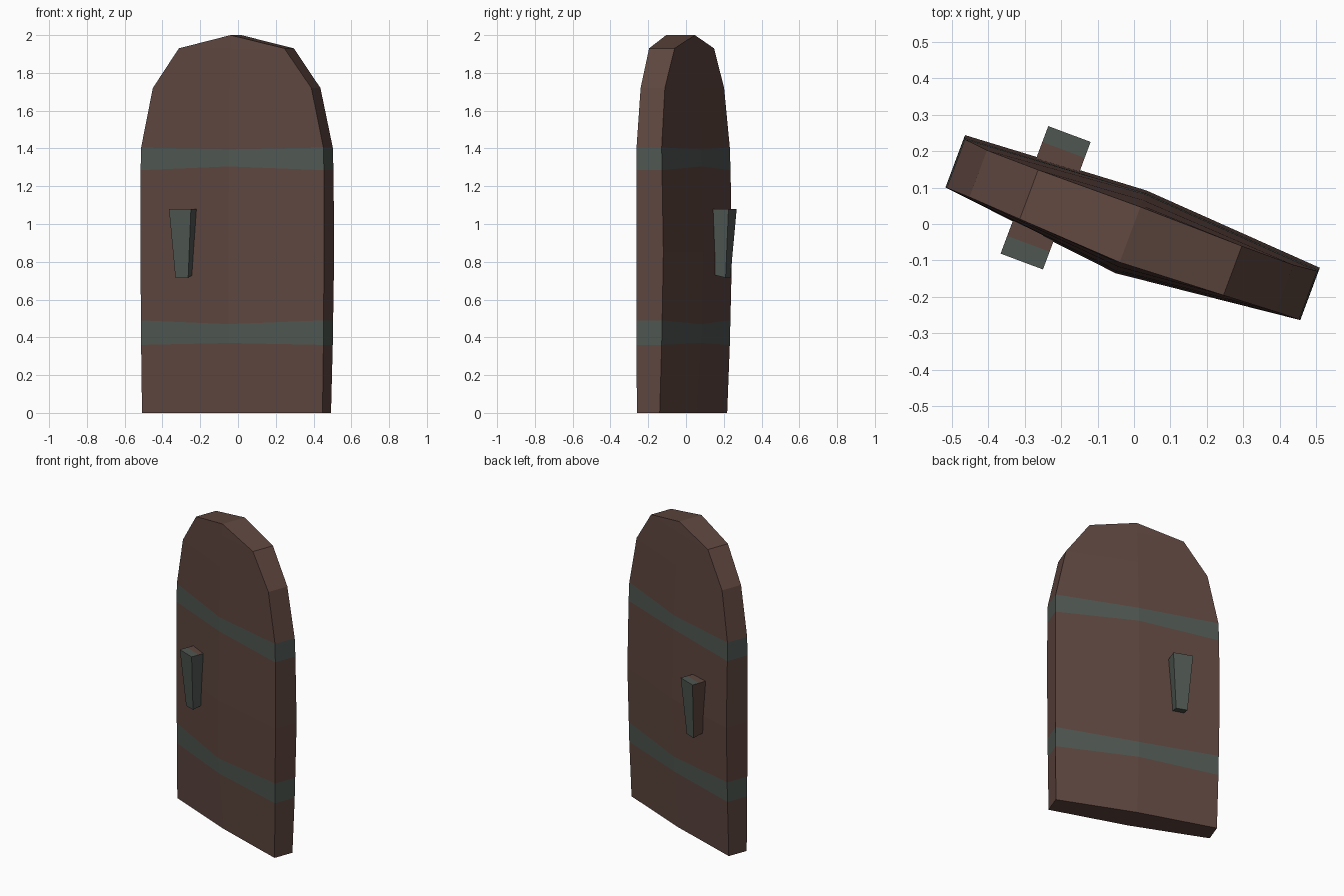
import bpy, bmesh, math
from mathutils import Matrix

if "Cube" in bpy.data.objects:
    bpy.data.objects.remove(bpy.data.objects["Cube"])

TURN = Matrix.Rotation(math.radians(-20.5), 4, 'Z')


def material(name, rgb):
    m = bpy.data.materials.new(name)
    m.diffuse_color = (*rgb, 1)
    m.use_nodes = True
    m.node_tree.nodes["Principled BSDF"].inputs["Base Color"].default_value = m.diffuse_color
    return m


WOOD = material("brown wood", (0.112, 0.061, 0.049))
IRON = material("grey green iron", (0.078, 0.094, 0.083))


def loft(name, rings, rule):
    """Skin a stack of rings, cap both ends; rule(segment, side) gives the material."""
    bm = bmesh.new()
    vs = [[bm.verts.new(p) for p in r] for r in rings]
    n = len(vs[0])
    for i in range(len(vs) - 1):
        for j in range(n):
            k = (j + 1) % n
            f = bm.faces.new((vs[i][j], vs[i][k], vs[i + 1][k], vs[i + 1][j]))
            f.material_index = rule(i, j)
    for r, seg in ((vs[0], -1), (vs[-1], len(vs))):
        if len({tuple(round(c, 4) for c in v.co) for v in r}) > 2:
            f = bm.faces.new(r)
            f.material_index = rule(seg, -1)
    bmesh.ops.remove_doubles(bm, verts=bm.verts, dist=0.0001)
    bmesh.ops.recalc_face_normals(bm, faces=bm.faces)
    bm.transform(TURN)
    me = bpy.data.meshes.new(name)
    bm.to_mesh(me)
    bm.free()
    me.materials.append(WOOD)
    me.materials.append(IRON)
    ob = bpy.data.objects.new(name, me)
    bpy.context.collection.objects.link(ob)
    return ob


# Arched door slab, bulging along its middle:
# edge z, half width, middle z, front edge, back edge, front middle, back middle
ROWS = [
    (0.00, 0.510, 0.00, -0.087, 0.042, -0.105, 0.060),
    (0.36, 0.515, 0.37, -0.087, 0.055, -0.135, 0.085),
    (0.49, 0.516, 0.47, -0.087, 0.058, -0.140, 0.090),
    (0.85, 0.519, 0.85, -0.087, 0.066, -0.144, 0.098),
    (1.285, 0.518, 1.305, -0.087, 0.058, -0.138, 0.090),
    (1.405, 0.515, 1.395, -0.087, 0.055, -0.135, 0.087),
    (1.72, 0.448, 1.72, -0.089, 0.048, -0.125, 0.070),
    (1.93, 0.298, 1.93, -0.097, 0.047, -0.115, 0.055),
    (2.00, 0.000, 2.00, -0.112, 0.050, -0.112, 0.050),
]
rings = [[(-w, fe, z), (0, fm, zm), (w, fe, z), (w, be, z), (0, bm_, zm), (-w, be, z)]
         for z, w, zm, fe, be, fm, bm_ in ROWS]
# Two iron bands wrap the slab
loft("door_slab", rings, lambda seg, side: 1 if seg in (1, 4) else 0)


# Tapered handles, one on each face
def handle(name, inner, top_out, low_out):
    def ring(t):
        top = inner + (top_out - inner) * t
        low = inner + (low_out - inner) * t
        c = -0.252
        zl = 0.74 - 0.025 * t
        return [(c - 0.062, top, 1.08), (c + 0.062, top, 1.08),
                (c + 0.036, low, zl), (c - 0.036, low, zl)]

    # sides: 0 top, 1 right, 2 underside, 3 left
    def rule(seg, side):
        if side == 0:
            return 1 if seg == 1 else 0
        return 0 if side == 3 else 1
    loft(name, [ring(0), ring(0.64), ring(1)], rule)


handle("front_handle", -0.06, -0.204, -0.176)
handle("back_handle", 0.04, 0.169, 0.143)
